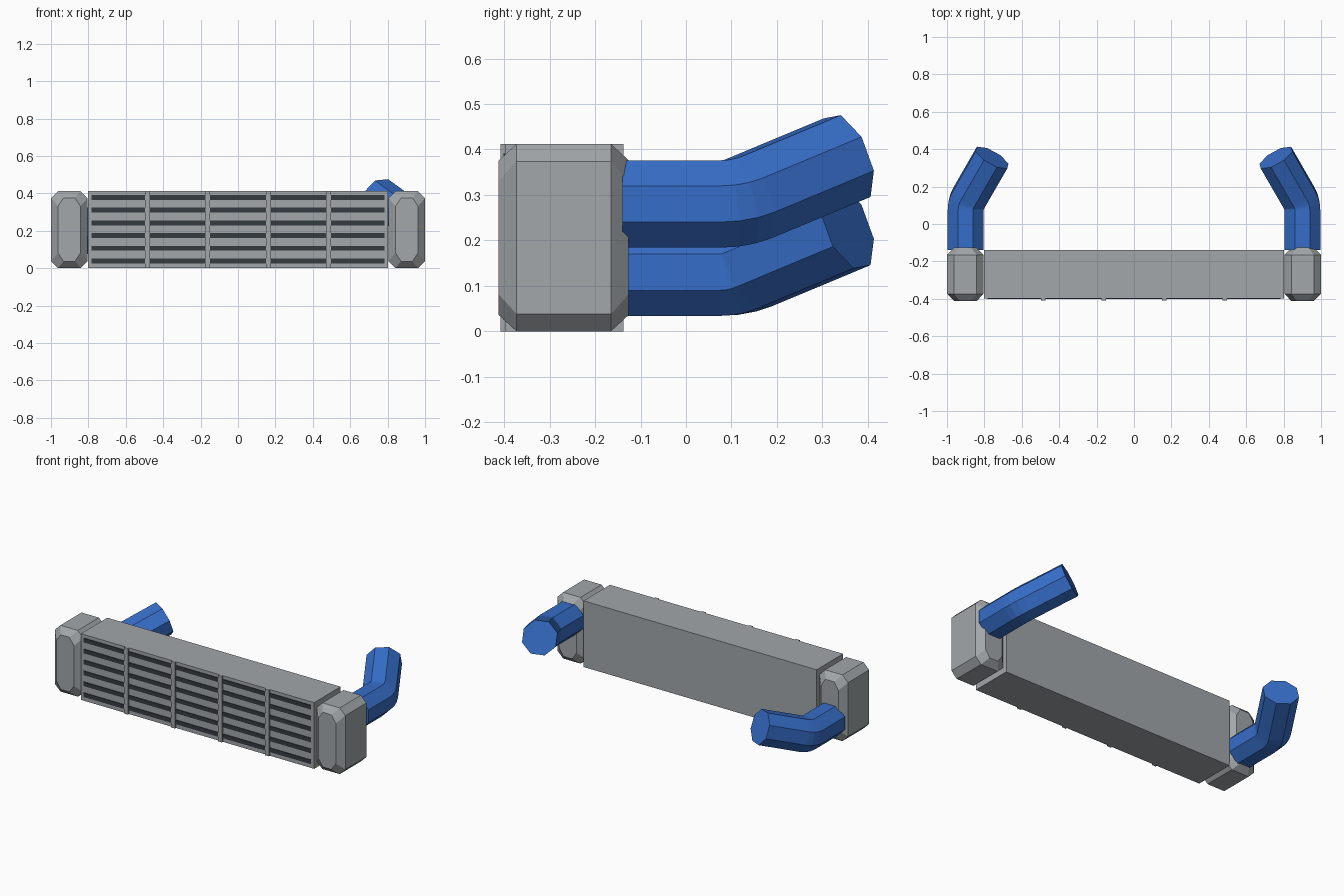
import bpy, bmesh, math
from mathutils import Vector, Matrix

if "Cube" in bpy.data.objects:
    bpy.data.objects.remove(bpy.data.objects["Cube"])


def material(name, rgb):
    m = bpy.data.materials.new(name)
    m.diffuse_color = (*rgb, 1)
    m.use_nodes = True
    m.node_tree.nodes["Principled BSDF"].inputs["Base Color"].default_value = m.diffuse_color
    return m


METAL = material("grey metal", (0.36, 0.385, 0.40))
DARK = material("dark slots", (0.035, 0.043, 0.052))
BLUE = material("blue hose", (0.037, 0.155, 0.58))


def finish(name, bm, mat):
    bmesh.ops.recalc_face_normals(bm, faces=bm.faces)
    me = bpy.data.meshes.new(name)
    bm.to_mesh(me)
    bm.free()
    me.materials.append(mat)
    ob = bpy.data.objects.new(name, me)
    bpy.context.collection.objects.link(ob)
    return ob


def box(name, lo, hi, mat):
    lo, hi = Vector(lo), Vector(hi)
    bm = bmesh.new()
    bmesh.ops.create_cube(bm, size=1, matrix=Matrix.Translation((lo + hi) / 2)
                          @ Matrix.Diagonal((*(hi - lo), 1)))
    return finish(name, bm, mat)


def loft(name, rings, mat):
    """Skin matching rings of points and cap both ends."""
    bm = bmesh.new()
    vs = [[bm.verts.new(p) for p in r] for r in rings]
    n = len(vs[0])
    for a, b in zip(vs, vs[1:]):
        for i in range(n):
            j = (i + 1) % n
            bm.faces.new((a[i], a[j], b[j], b[i]))
    bm.faces.new(vs[0])
    bm.faces.new(vs[-1])
    return finish(name, bm, mat)


def cut_rect(cx, y, cz, w, h, a, b):
    """Rectangle in the xz plane with its corners cut off by a and b."""
    pts = [(w, b - h), (w, h - b), (w - a, h), (a - w, h),
           (-w, h - b), (-w, b - h), (a - w, -h), (w - a, -h)]
    return [Vector((cx + x, y, cz + z)) for x, z in pts]


def hose(name, side, z):
    """Octagonal hose running back, then bending inwards and upwards."""
    start = Vector((0.9, -0.14, z))
    ring = [Vector((0.104 * math.cos(t), 0, 0.104 * math.sin(t)))
            for t in [math.radians(22.5 + 45 * i) for i in range(8)]]
    fwd = Vector((0, 1, 0))
    out = Vector((-0.47, 0.815, 0.34)).normalized()
    axis, angle = fwd.cross(out).normalized(), fwd.angle(out)
    inward = axis.cross(fwd)
    radius = 0.11
    p0 = Vector((0.9, 0.075, z))
    rings = [[start + v for v in ring]]
    steps = 3
    for k in range(steps + 1):
        t = angle * k / steps
        rot = Matrix.Rotation(t, 3, axis)
        c = p0 + radius * (math.sin(t) * fwd + (1 - math.cos(t)) * inward)
        rings.append([c + rot @ v for v in ring])
    rings.append([p + out * 0.265 for p in rings[-1]])
    for r in rings:
        for p in r:
            p.x *= side
    return loft(name, rings, BLUE)


# Cooling core
box("core", (-0.803, -0.398, 0), (0.803, -0.138, 0.412), METAL)

# Dark slots across the front of the core
for i in range(6):
    z = 0.038 + 0.068 * i
    box(f"slot_{i + 1}", (-0.783, -0.402, z - 0.013),
        (0.783, -0.397, z + 0.013), DARK)

# Vertical dividers over the slots
for i in range(4):
    x = -0.485 + 0.3233 * i
    box(f"divider_{i + 1}", (x - 0.013, -0.408, 0),
        (x + 0.013, -0.396, 0.412), METAL)

# Chamfered end tanks and their hoses
for label, side, hose_z in (("right", 1, 0.28), ("left", -1, 0.13)):
    x, z = 0.902 * side, 0.206
    loft(f"{label}_end_tank", [
        cut_rect(x, -0.412, z, 0.06, 0.17, 0.03, 0.045),
        cut_rect(x, -0.373, z, 0.098, 0.206, 0.038, 0.038),
        cut_rect(x, -0.165, z, 0.098, 0.206, 0.038, 0.038),
        cut_rect(x, -0.126, z, 0.06, 0.17, 0.03, 0.045)], METAL)
    hose(f"{label}_hose", side, hose_z)
